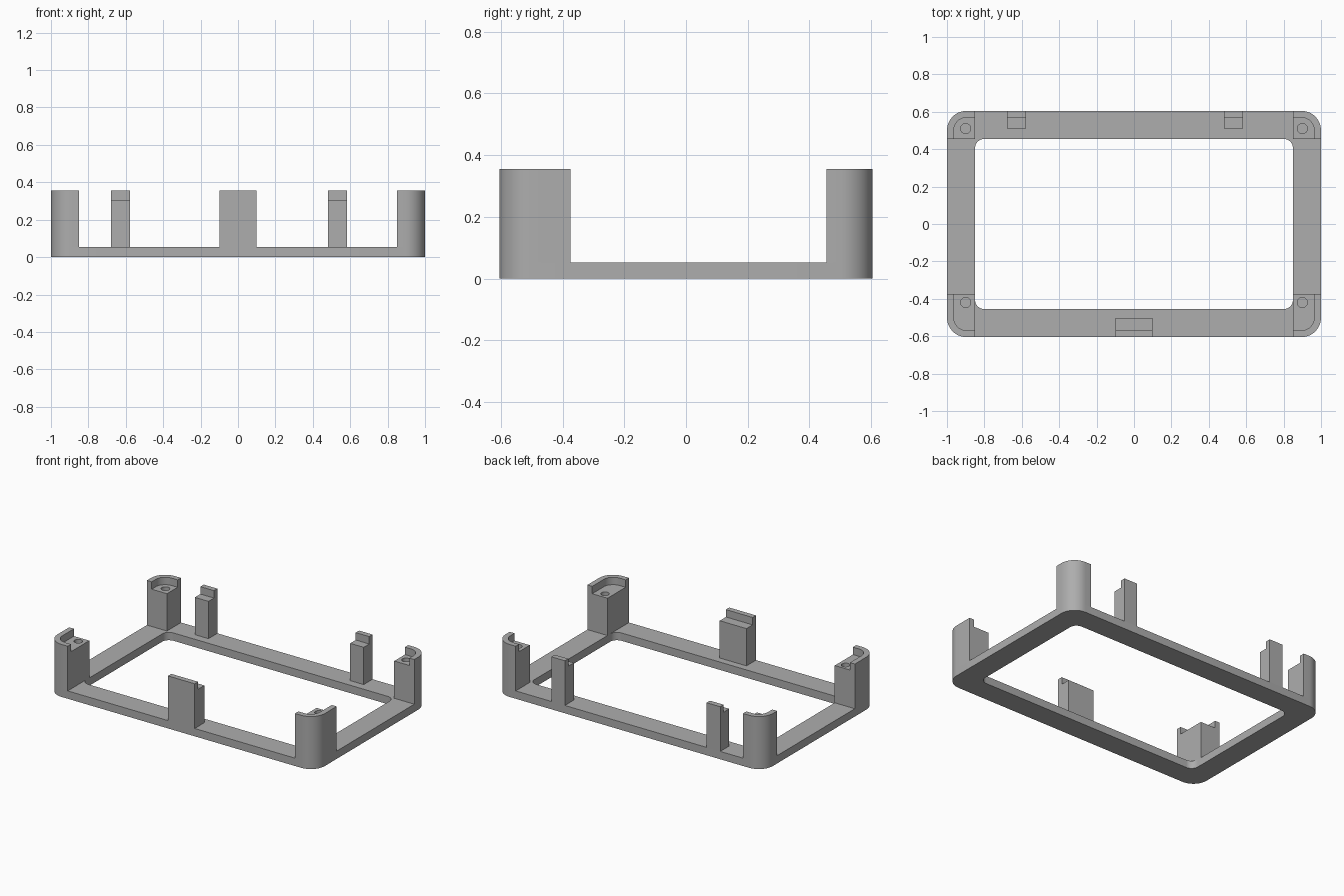
import bpy, bmesh
from math import sin, cos, pi, radians

cube = bpy.data.objects.get("Cube")
if cube:
    bpy.data.objects.remove(cube)

W, D = 1.0, 0.605          # half width and half depth of the frame
IN_X, IN_Y = 0.85, 0.455   # half size of the opening
BASE, STEP, TOP = 0.053, 0.305, 0.355
LIP = 0.036                # thickness of the raised lips
R = 0.105                  # outer corner radius

grey = bpy.data.materials.new("plain grey")
grey.use_nodes = True
grey.diffuse_color = (0.42, 0.42, 0.42, 1)
grey.node_tree.nodes["Principled BSDF"].inputs["Base Color"].default_value = grey.diffuse_color


def arc(cx, cy, r, start, n=12):
    """Quarter circle, counter-clockwise from the start angle."""
    return [(cx + r * cos(start + pi / 2 * i / n), cy + r * sin(start + pi / 2 * i / n))
            for i in range(n + 1)]


def rounded_rect(hx, hy, r):
    signs = [(1, 1), (-1, 1), (-1, -1), (1, -1)]
    return [p for i, (sx, sy) in enumerate(signs)
            for p in arc(sx * (hx - r), sy * (hy - r), r, i * pi / 2)]


def finish(name, bm):
    bmesh.ops.recalc_face_normals(bm, faces=bm.faces)
    mesh = bpy.data.meshes.new(name)
    bm.to_mesh(mesh)
    bm.free()
    mesh.materials.append(grey)
    ob = bpy.data.objects.new(name, mesh)
    bpy.context.collection.objects.link(ob)
    return ob


def prism(name, points, z0, z1):
    bm = bmesh.new()
    face = bm.faces.new([bm.verts.new((x, y, z0)) for x, y in points])
    out = bmesh.ops.extrude_face_region(bm, geom=[face], use_keep_orig=True)
    for v in out["geom"]:
        if isinstance(v, bmesh.types.BMVert):
            v.co.z = z1
    return finish(name, bm)


def cut(ob, cutter):
    """Subtract the cutter for good, then discard it."""
    mod = ob.modifiers.new("cut", "BOOLEAN")
    mod.operation, mod.solver, mod.object = "DIFFERENCE", "EXACT", cutter
    cutter.hide_render = True
    bpy.context.view_layer.update()
    result = bpy.data.meshes.new_from_object(
        ob.evaluated_get(bpy.context.evaluated_depsgraph_get()))
    ob.modifiers.clear()
    ob.data = result
    bpy.data.objects.remove(cutter)


def smooth(ob):
    bpy.ops.object.select_all(action="DESELECT")
    ob.select_set(True)
    bpy.context.view_layer.objects.active = ob
    bpy.ops.object.shade_smooth_by_angle(angle=radians(30))


# Base frame: matching outer and inner loops joined into a ring
bm = bmesh.new()
outer, inner = rounded_rect(W, D, R), rounded_rect(IN_X, IN_Y, 0.05)
loops = [[bm.verts.new((x, y, z)) for x, y in pts]
         for pts, z in ((outer, 0), (outer, BASE), (inner, BASE), (inner, 0))]
n = len(outer)
for k in range(4):
    a, b = loops[k], loops[(k + 1) % 4]
    for i in range(n):
        j = (i + 1) % n
        bm.faces.new((a[i], a[j], b[j], b[i]))
smooth(finish("base_frame", bm))


# Corner posts: rounded outer corner, recessed seat and a screw hole
def corner_post(name, sx, sy, inner_y, hole_y):
    def place(pts):
        return [(sx * x, sy * y) for x, y in pts]
    body = arc(W - R, D - R, R, 0) + [(IN_X, D), (IN_X, inner_y), (W, inner_y)]
    post = prism(name, place(body), BASE, TOP)
    x, y, r = W - LIP, D - LIP, R - LIP
    seat = arc(x - r, y - r, r, 0) + [(IN_X - 0.1, y), (IN_X - 0.1, inner_y - 0.1), (x, inner_y - 0.1)]
    cut(post, prism("seat_cutter", place(seat), STEP, TOP + 0.1))
    hole = [(0.9 + 0.027 * cos(2 * pi * i / 24), hole_y + 0.027 * sin(2 * pi * i / 24))
            for i in range(24)]
    cut(post, prism("hole_cutter", place(hole), STEP - 0.2, TOP + 0.1))
    smooth(post)


for side, sx in (("left", 1), ("right", -1)):
    corner_post("back_post_" + side, sx, 1, 0.455, 0.51)
    corner_post("front_post_" + side, sx, -1, 0.375, 0.42)


# Stepped clips: an L profile with a raised lip on the outer edge
def clip(name, x0, x1, sy, inner_y):
    profile = [(D, BASE), (D, TOP), (D - LIP, TOP), (D - LIP, STEP), (inner_y, STEP), (inner_y, BASE)]
    bm = bmesh.new()
    ends = [[bm.verts.new((x, sy * y, z)) for y, z in profile] for x in (x0, x1)]
    for end in ends:
        bm.faces.new(end)
    for i in range(len(profile)):
        j = (i + 1) % len(profile)
        bm.faces.new((ends[0][i], ends[0][j], ends[1][j], ends[1][i]))
    finish(name, bm)


clip("front_clip", -0.1, 0.1, -1, 0.503)
clip("back_clip_right", -0.68, -0.578, 1, 0.51)
clip("back_clip_left", 0.482, 0.583, 1, 0.51)
